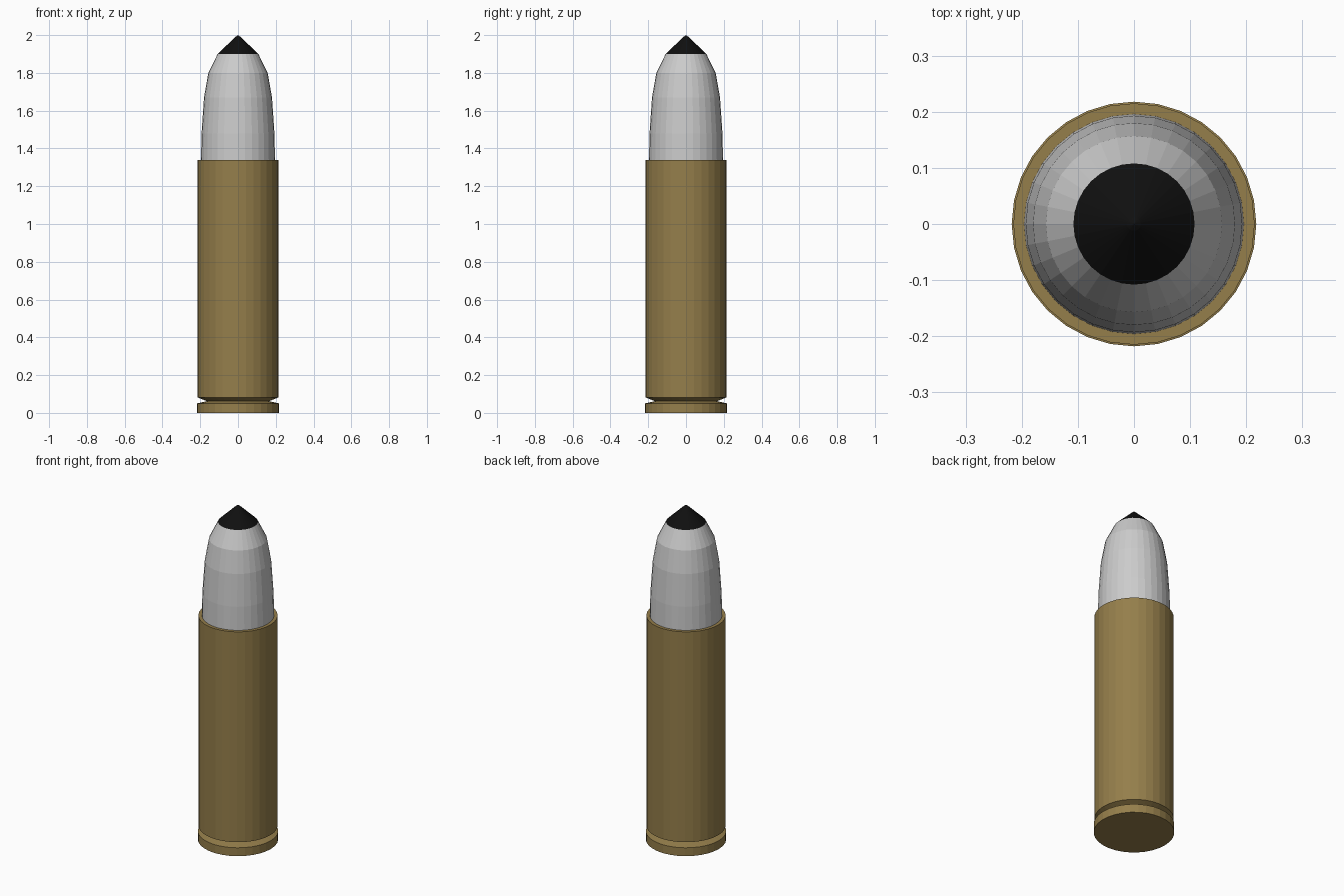
import bpy, bmesh
from math import sin, cos, tau

if "Cube" in bpy.data.objects:
    bpy.data.objects.remove(bpy.data.objects["Cube"])

SIDES = 32


def lathe(name, profile, color=None):
    """Revolve a bottom-to-top (radius, z) profile around z, flat shaded."""
    bm = bmesh.new()
    rings = []
    for r, z in profile:
        if r == 0:
            rings.append([bm.verts.new((0, 0, z))] * SIDES)
        else:
            rings.append([bm.verts.new((r * cos(tau * i / SIDES), r * sin(tau * i / SIDES), z))
                          for i in range(SIDES)])
    for low, high in zip(rings, rings[1:]):
        for i in range(SIDES):
            j = (i + 1) % SIDES
            corners = dict.fromkeys((low[i], low[j], high[j], high[i]))
            bm.faces.new(list(corners))
    # cap the open bottom
    if profile[0][0] > 0:
        bm.faces.new(rings[0][::-1])
    bmesh.ops.recalc_face_normals(bm, faces=bm.faces)
    mesh = bpy.data.meshes.new(name)
    bm.to_mesh(mesh)
    bm.free()
    obj = bpy.data.objects.new(name, mesh)
    bpy.context.collection.objects.link(obj)
    if color:
        mat = bpy.data.materials.new(name + "_material")
        mat.diffuse_color = (*color, 1)
        mat.use_nodes = True
        mat.node_tree.nodes["Principled BSDF"].inputs["Base Color"].default_value = mat.diffuse_color
        mesh.materials.append(mat)
    return obj


# brass case: rim, extractor groove, straight wall, flat mouth
lathe("case", [(0.218, 0), (0.218, 0.05), (0.165, 0.062), (0.215, 0.082),
               (0.215, 1.34), (0, 1.34)], (0.30, 0.21, 0.07))

# grey rounded nose, seated in the case mouth
lathe("nose", [(0.196, 1.335), (0.193, 1.48), (0.18, 1.67), (0.157, 1.80),
               (0.108, 1.90), (0, 1.90)])

# black pointed tip
lathe("tip", [(0.108, 1.90), (0.012, 1.992), (0, 2.0)], (0.005, 0.005, 0.005))
